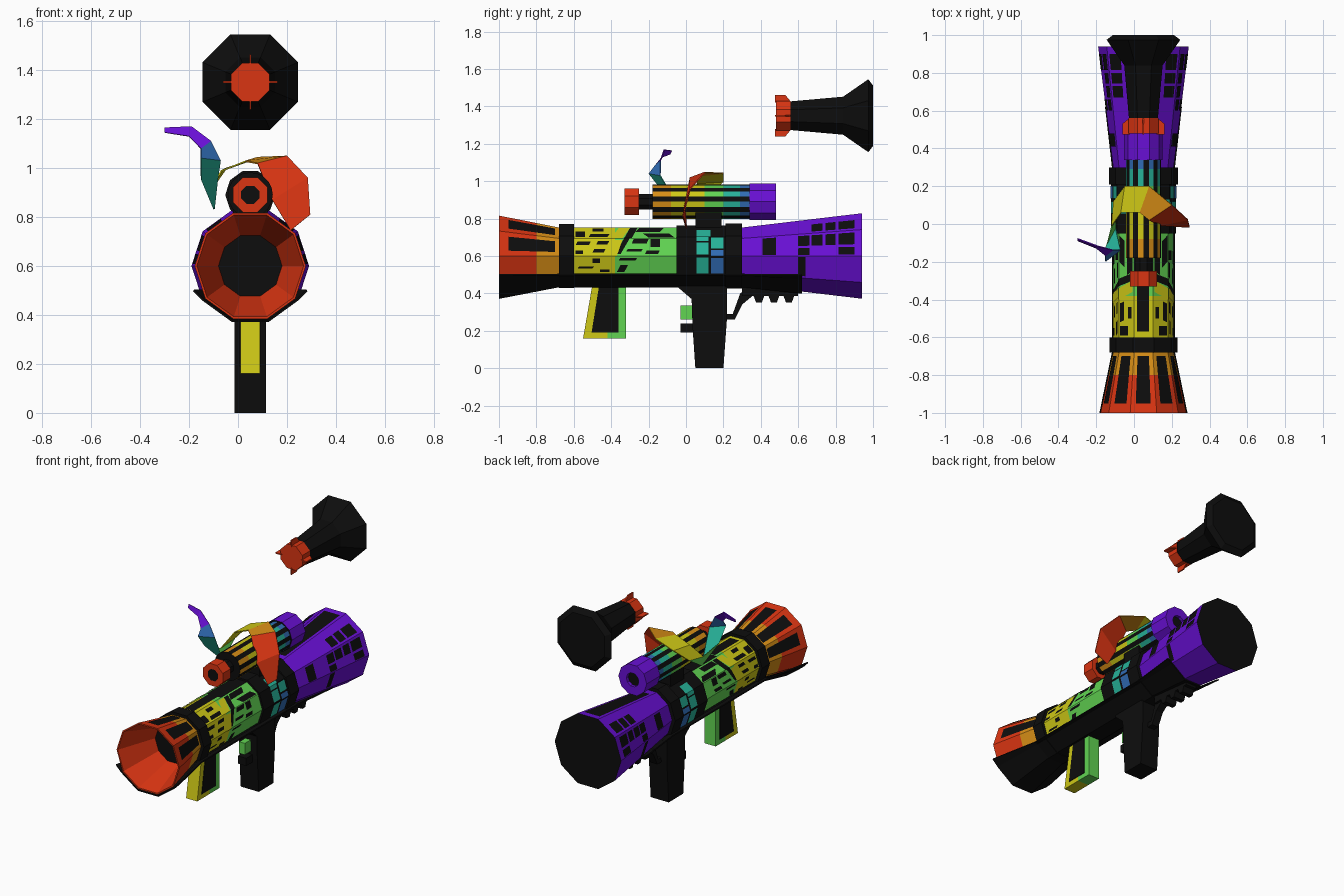
import bpy, bmesh, math
from mathutils import Vector

cube = bpy.data.objects.get("Cube")
if cube:
    bpy.data.objects.remove(cube)

CX, TUBE_Z, SCOPE_Z, ROCKET_Z = 0.05, 0.6, 0.89, 1.35

# Palette
PALETTE = {
    "black": (.004, .004, .004), "red": (.7, .035, .006),
    "orange": (.68, .27, .008), "yellow": (.62, .58, .008),
    "green": (.12, .66, .085), "teal": (.02, .45, .32),
    "blue": (.03, .15, .46), "purple": (.14, .005, .66),
}
NAMES = list(PALETTE)
MATS = []
for name, rgb in PALETTE.items():
    m = bpy.data.materials.new(name)
    m.use_nodes = True
    m.diffuse_color = (*rgb, 1)
    bsdf = m.node_tree.nodes["Principled BSDF"]
    bsdf.inputs["Base Color"].default_value = (*rgb, 1)
    bsdf.inputs["Roughness"].default_value = 0.8
    MATS.append(m)


def finish(name, bm, recalc=True):
    if recalc:
        bmesh.ops.recalc_face_normals(bm, faces=bm.faces)
    me = bpy.data.meshes.new(name)
    bm.to_mesh(me)
    bm.free()
    for m in MATS:
        me.materials.append(m)
    ob = bpy.data.objects.new(name, me)
    bpy.context.collection.objects.link(ob)
    return ob


def face(bm, verts, colour):
    f = bm.faces.new(verts)
    f.material_index = NAMES.index(colour)
    return f


def lathe(name, cz, n, profile, colours, caps=("black", "black"), phase=0.0):
    """Rings along y; colours holds one name or function of side per span."""
    bm = bmesh.new()
    rings = []
    for y, r in profile:
        angles = [2 * math.pi * (k + phase) / n for k in range(n)]
        rings.append([bm.verts.new((CX + r * math.cos(a), y, cz + r * math.sin(a))) for a in angles])
    for a, b, col in zip(rings, rings[1:], colours):
        for k in range(n):
            j = (k + 1) % n
            face(bm, (a[k], a[j], b[j], b[k]), col(k) if callable(col) else col)
    face(bm, rings[0], caps[0])
    face(bm, rings[-1], caps[1])
    return finish(name, bm)


def prism(name, outline, x0, x1, colour):
    """Side outline in (y, z), extruded across x."""
    bm = bmesh.new()
    a = [bm.verts.new((x0, y, z)) for y, z in outline]
    b = [bm.verts.new((x1, y, z)) for y, z in outline]
    face(bm, a, colour)
    face(bm, b, colour)
    for i in range(len(a)):
        j = (i + 1) % len(a)
        face(bm, (a[i], a[j], b[j], b[i]), colour)
    return finish(name, bm)


def box(name, y0, y1, z0, z1, x0, x1, colour):
    return prism(name, [(y0, z0), (y1, z0), (y1, z1), (y0, z1)], x0, x1, colour)


def tube_radius(y):
    if y < -.68:
        return .16 + (-.68 - y) / .32 * .067
    return .16 + max(0, y - .3) / .64 * .08


def markings(name, colour, marks, lift=.003):
    """Painted plates (side, y0, y1, u0, u1, slant), on both flanks of the tube."""
    bm = bmesh.new()
    for k, y0, y1, u0, u1, slant in marks:
        for side in (1, -1):
            verts = []
            for y, u in ((y0, u0), (y1, u0), (y1 + slant, u1), (y0 + slant, u1)):
                r = tube_radius(y) + lift
                p, q = [(r * math.cos(math.radians(36 * i)), r * math.sin(math.radians(36 * i))) for i in (k, k + 1)]
                verts.append(bm.verts.new((CX + side * (p[0] + (q[0] - p[0]) * u), y,
                                           TUBE_Z + p[1] + (q[1] - p[1]) * u)))
            f = face(bm, verts, colour)
            f.normal_update()
            if f.normal.dot(f.calc_center_median() - Vector((CX, (y0 + y1) / 2, TUBE_Z))) < 0:
                f.normal_flip()
            if k == 2:
                break
    finish(name, bm, recalc=False)


# Launch tube with hollow muzzle
lathe("launch_tube", TUBE_Z, 10,
      [(.94, .24), (.3, .16), (-.05, .16), (-.32, .16), (-.38, .16), (-.68, .16),
       (-.8, tube_radius(-.8)), (-1, .227), (-1, .218), (-.74, .13)],
      ["purple", "black", lambda k: "black" if k == 2 else "green", "green", "yellow",
       "orange", "red", "red", "red"])

# Bands and middle housing
for name, y0, y1, r in (("front_band", -.68, -.6, .18), ("housing", -.05, .21, .172),
                        ("rear_band", .21, .3, .182)):
    lathe(name, TUBE_Z, 10, [(y0, r), (y1, r)], ["black"])

# Lower cradle shell
bm = bmesh.new()
rows = []
for y, r in ((-1, .237), (-.68, .172), (.3, .172), (.62, .208)):
    arc = [(r * math.cos(math.radians(a)), r * math.sin(math.radians(a))) for a in (-36, -72, -108, -144)]
    arc = [(r - .006, -.1)] + arc + [(.006 - r, -.1)]
    rows.append([bm.verts.new((CX + x, y, TUBE_Z + z)) for x, z in arc])
for a, b in zip(rows, rows[1:]):
    for i in range(5):
        face(bm, (a[i], a[i + 1], b[i + 1], b[i]), "black")
cradle = finish("cradle", bm)
shell = cradle.modifiers.new("thickness", "SOLIDIFY")
shell.thickness = .008
shell.offset = 0

# Painted panels on the muzzle
markings("muzzle_panels", "black", [(k, -.95, -.7, .22, .8, 0) for k in (0, 1, 2)])

# Painted strokes on the yellow and green section
markings("yellow_wedge", "yellow", [(0, -.42, -.37, 0, .9, .03), (1, -.4, -.34, 0, .9, .04)])
markings("front_strokes", "black", [
    (2, -.57, -.32, .2, .85, 0),
    (1, -.59, -.54, .1, .6, 0), (1, -.52, -.42, .1, .35, .01), (1, -.5, -.44, .6, .85, 0),
    (0, -.59, -.55, .1, .3, 0), (0, -.59, -.52, .6, .8, .01), (0, -.5, -.44, .2, .4, .01),
    (0, -.48, -.42, .65, .85, .01), (-1, -.58, -.5, .3, .42, .01), (-1, -.5, -.46, .6, .85, 0),
    (-1, -.46, -.41, .1, .25, 0)])
markings("middle_strokes", "black", [
    (0, -.38, -.35, .1, 1, .05), (1, -.33, -.29, 0, .9, .03), (1, -.27, -.14, .55, .9, .02),
    (1, -.2, -.06, .05, .4, -.03), (0, -.29, -.21, .7, .95, .01), (0, -.19, -.14, .5, .95, 0),
    (0, -.32, -.24, .25, .4, .01), (0, -.22, -.15, .1, .3, .01), (-1, -.36, -.27, .75, .9, .01),
    (-1, -.37, -.33, .1, .5, .02)])

# Painted blocks on the rear flare
columns = ((.6, .66), (.67, .73), (.745, .8), (.815, .9))
markings("rear_blocks", "black",
         [(0, .41, .48, .05, .9, 0), (-1, .6, .64, .1, .95, 0), (2, .36, .9, .12, .88, 0)]
         + [(0, a, b, .45, .9, 0) for a, b in columns]
         + [(1, a, b, .1, .6, 0) for a, b in columns[1:]]
         + [(0, a, b, .05, .35, 0) for a, b in columns[::3]])

# Coloured windows on the housing
markings("teal_windows", "teal", [(-1, .055, .12, .08, .92, 0), (0, .055, .12, .08, .7, 0),
                                  (0, .055, .12, .78, 1, 0), (1, .055, .13, 0, .55, 0),
                                  (0, .135, .2, .4, .95, 0)], .015)
markings("blue_windows", "blue", [(-1, .135, .2, .08, .9, 0), (0, .135, .2, 0, .3, 0)], .015)

# Scope: eyepiece, striped barrel, rear cup, mount
lathe("scope_eyepiece", SCOPE_Z, 8, [(-.33, .04), (-.33, .077), (-.25, .077), (-.25, .046), (-.17, .046)],
      ["red", "red", "red", "black"], phase=.5)


def stripe(colour):
    return lambda k: colour if k % 2 else "black"


lathe("scope_barrel", SCOPE_Z, 20,
      [(-.18, .092), (-.08, .092), (.1, .092), (.2, .092), (.29, .092), (.35, .092)],
      [stripe(c) for c in ("orange", "yellow", "green", "teal", "blue")])
lathe("scope_rear_cup", SCOPE_Z, 10, [(.34, .102), (.48, .102), (.48, .045), (.46, .045)], ["purple"] * 3)
box("scope_mount", .05, .19, .73, .85, CX - .07, CX + .07, "black")

# Floating rocket with four tail fins
lathe("rocket", ROCKET_Z, 8, [(.48, .085), (.56, .085), (.56, .083), (.84, .11), (.975, .211), (1, .175)],
      ["red", "black", "black", "black", "black"], ("red", "black"), phase=.5)
for i in range(4):
    fin = prism("rocket_fin", [(.475, .07), (.475, .112), (.53, .112), (.565, .07)], -.004, .004, "red")
    fin.location = (CX, 0, ROCKET_Z)
    fin.rotation_euler.y = i * math.pi / 2

# Main grip, trigger, strut and under rail
prism("main_grip", [(.05, 0), (.2, 0), (.22, .28), (.22, .46), (-.04, .46), (-.04, .43), (.03, .37), (.035, .22)],
      CX - .065, CX + .065, "black")
box("trigger", -.03, .04, .26, .335, CX - .02, CX + .02, "green")
box("trigger_stop", -.03, .05, .19, .24, CX - .03, CX + .03, "black")
prism("rear_strut", [(.21, .26), (.26, .26), (.3, .34), (.36, .39), (.36, .45), (.29, .4), (.25, .29), (.21, .29)],
      CX - .025, CX + .025, "black")
box("under_rail", .3, .6, .385, .46, CX - .04, CX + .04, "black")
for y in (.36, .44, .52):
    prism("rail_tooth", [(y, .39), (y + .015, .35), (y + .045, .35), (y + .06, .39)], CX - .04, CX + .04, "black")

# Front grip, two-tone with black side plates
prism("front_grip_face", [(-.55, .16), (-.42, .16), (-.42, .45), (-.5, .45)], CX - .04, CX + .04, "yellow")
box("front_grip_back", -.42, -.32, .16, .45, CX - .04, CX + .04, "green")
for x in (CX - .043, CX + .039):
    prism("front_grip_plate", [(-.505, .19), (-.36, .19), (-.36, .44), (-.465, .44)], x, x + .004, "black")

# Curling ribbon around the scope: paired edge points
bm = bmesh.new()
outer = [(.295, -.02, .81), (.285, .02, .96), (.2, .1, 1.05), (.08, .2, 1.045), (-.05, .2, 1.0),
         (-.11, .12, .92), (-.1, -.02, .83), (-.07, -.14, 1.03), (-.11, -.14, 1.11),
         (-.19, -.12, 1.17), (-.3, -.08, 1.165)]
inner = [(.215, 0, .745), (.14, -.01, .87), (.08, .02, 1.02), (.03, .06, 1.03), (-.07, .06, .99),
         (-.12, -.01, .9), (-.15, -.13, .95), (-.15, -.2, 1.04), (-.15, -.17, 1.08),
         (-.2, -.13, 1.13), (-.3, -.09, 1.145)]
rows = [(bm.verts.new(a), bm.verts.new(b)) for a, b in zip(outer, inner)]
tones = ["red", "red", "orange", "yellow", "yellow", "green", "teal", "blue", "purple", "purple"]
for a, b, tone in zip(rows, rows[1:], tones):
    face(bm, (a[0], b[0], b[1], a[1]), tone)
ribbon = finish("ribbon", bm)
ribbon.modifiers.new("thickness", "SOLIDIFY").thickness = .006
